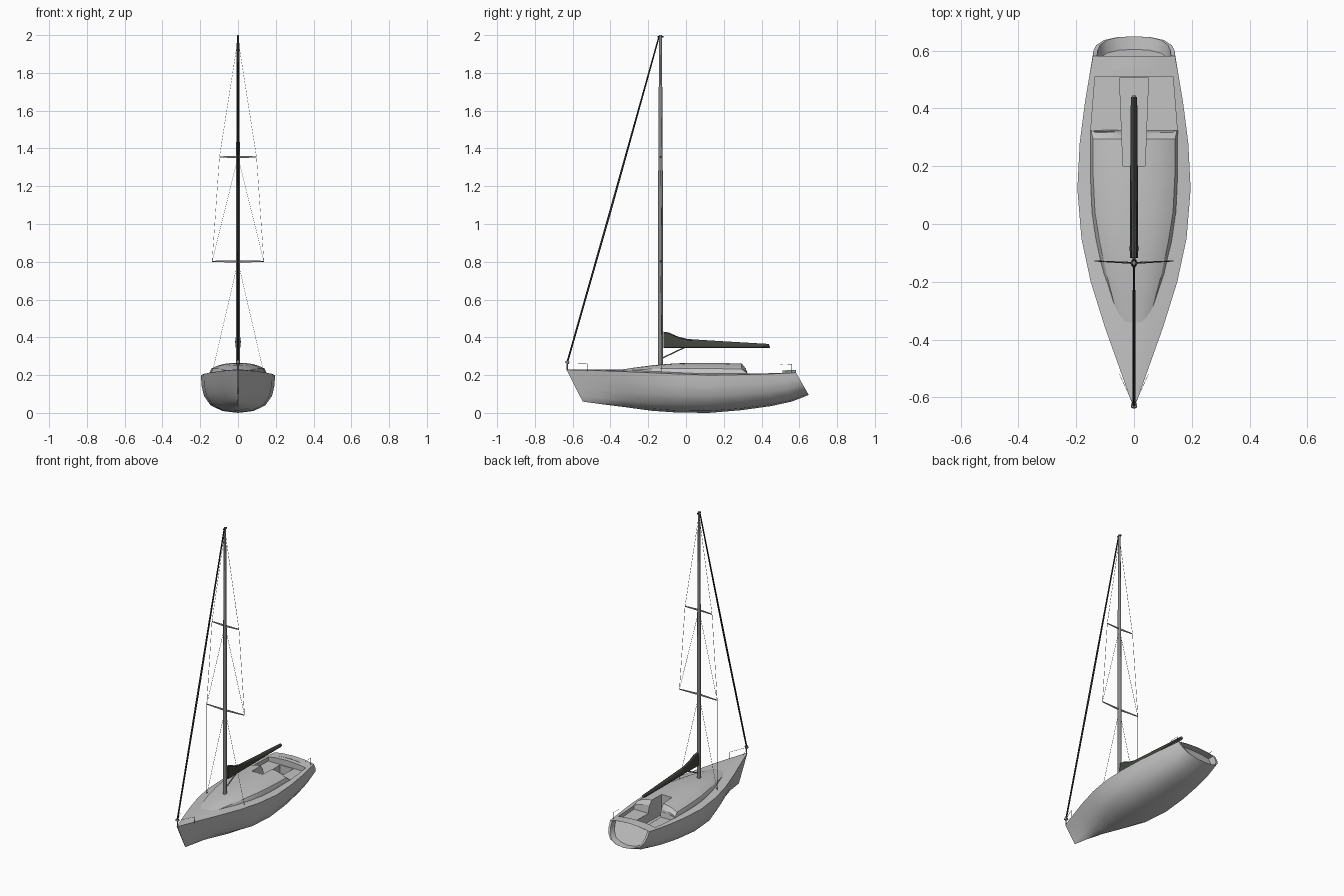
import bpy, bmesh, math
from mathutils import Vector

cube = bpy.data.objects.get("Cube")
if cube:
    bpy.data.objects.remove(cube)


def material(name, rgb):
    m = bpy.data.materials.new(name)
    m.use_nodes = True
    m.diffuse_color = (*rgb, 1)
    m.node_tree.nodes["Principled BSDF"].inputs["Base Color"].default_value = (*rgb, 1)
    return m


GELCOAT = material("pale grey gelcoat", (0.55, 0.55, 0.55))
ALLOY = material("mast grey", (0.25, 0.25, 0.25))
CANVAS = material("dark canvas", (0.055, 0.06, 0.05))
BLACK = material("black rope", (0.025, 0.025, 0.025))


def make(name, bm, mat, angle=35):
    bmesh.ops.recalc_face_normals(bm, faces=bm.faces)
    mesh = bpy.data.meshes.new(name)
    bm.to_mesh(mesh)
    bm.free()
    mesh.materials.append(mat)
    ob = bpy.data.objects.new(name, mesh)
    bpy.context.collection.objects.link(ob)
    smooth(ob, angle)
    return ob


def smooth(ob, angle=35):
    bpy.ops.object.select_all(action='DESELECT')
    ob.select_set(True)
    bpy.context.view_layer.objects.active = ob
    bpy.ops.object.shade_smooth_by_angle(angle=math.radians(angle))


def loft(rings):
    """Closed rings of points joined into a capped solid; returns mesh and end cap."""
    bm = bmesh.new()
    rows = [[bm.verts.new(p) for p in ring] for ring in rings]
    n = len(rows[0])
    for a, b in zip(rows, rows[1:]):
        for i in range(n):
            j = (i + 1) % n
            bm.faces.new((a[i], a[j], b[j], b[i]))
    bm.faces.new(rows[0])
    return bm, bm.faces.new(rows[-1])


def mirrored(half):
    """Half section running from top centre to bottom centre, closed on -x."""
    return half + [(-x, y, z) for x, y, z in half[-2:0:-1]]


def tube(name, path, mat, sides=8, squash=1.0):
    """Round bar through (point, radius) pairs."""
    pts = [Vector(p) for p, r in path]
    d = (pts[-1] - pts[0]).normalized()
    u = d.cross(Vector((1, 0, 0)) if abs(d.x) < 0.9 else Vector((0, 1, 0))).normalized()
    v = d.cross(u)
    rings = []
    for p, (_, r) in zip(pts, path):
        angles = [math.tau * (i + 0.5) / sides for i in range(sides)]
        rings.append([p + r * (math.cos(a) * u + squash * math.sin(a) * v) for a in angles])
    return make(name, loft(rings)[0], mat, 50)


def prism(name, outline, z0, z1):
    bm, _ = loft([[(x, y, z) for x, y in outline] for z in (z0, z1)])
    ob = make(name, bm, GELCOAT)
    ob.hide_render = True
    ob.hide_viewport = True
    return ob


def cut(ob, cutter):
    mod = ob.modifiers.new("cut", 'BOOLEAN')
    mod.operation = 'DIFFERENCE'
    mod.solver = 'EXACT'
    mod.object = cutter
    bpy.context.view_layer.objects.active = ob
    bpy.ops.object.modifier_apply(modifier=mod.name)
    smooth(ob)


# Hull: sheer y, rake towards the keel, half beam, sheer z, keel z
STATIONS = [
    (-.632, .085, .003, .228, .06), (-.5, .06, .05, .225, .045), (-.36, .04, .1, .22, .03),
    (-.2, .02, .15, .213, .011), (-.05, .0, .182, .206, .002), (.12, .0, .196, .2, .0),
    (.28, .01, .188, .202, .014), (.42, .03, .17, .205, .036), (.51, .05, .155, .209, .06),
    (.582, .068, .142, .213, .095)]
FULL = [(1, 1), (.985, .72), (.92, .45), (.74, .2), (.42, .05), (0, 0)]
SHARP = [(1, 1), (.84, .72), (.64, .45), (.4, .2), (.2, .07), (0, 0)]
rings = []
for y, rake, b, s, k in STATIONS:
    vee = max(0, min(1, (-.05 - y) / .5))
    half = [(0, y, s + .1 * b), (b * .55, y, s + .07 * b)]
    for (fx, fz), (vx, vz) in zip(FULL, SHARP):
        t = fz + (vz - fz) * vee
        half.append((b * (fx + (vx - fx) * vee), y + rake * (1 - t), k + (s - k) * t))
    rings.append(mirrored(half))
bm, transom = loft(rings)
# Recessed transom
bmesh.ops.inset_region(bm, faces=[transom], thickness=.03)
for v in transom.verts:
    v.co.x *= .9
inner = bmesh.ops.extrude_face_region(bm, geom=[transom])["geom"]
bmesh.ops.translate(bm, verts=[g for g in inner if isinstance(g, bmesh.types.BMVert)],
                    vec=(0, -.045, 0))
bmesh.ops.delete(bm, geom=[transom], context='FACES_ONLY')
hull = make("hull", bm, GELCOAT)

# Cabin: y, half width, side inset, shoulder z, crown z
CABIN = [
    (-.37, .045, .002, .219, .225), (-.27, .082, .012, .227, .24), (-.17, .114, .018, .233, .253),
    (-.06, .135, .016, .236, .262), (.04, .147, .012, .236, .265), (.18, .152, .01, .234, .265),
    (.295, .152, .01, .231, .263), (.326, .153, .004, .21, .235)]
rings = []
for i, (y, w, inset, zs, zc) in enumerate(CABIN):
    top = w - inset
    lean = .03 if i == 7 else 0
    half = [(0, y - lean * .4, zc)]
    for f in (.3, .55, .75, .9):
        half.append((top * f, y - lean * .3, zs + (zc - zs) * (1 - f ** 2.6)))
    half += [(top, y, zs), (w, y, min(zs, .205)), (w, y, .165), (0, y, .165)]
    rings.append(mirrored(half))
cabin = make("cabin", loft(rings)[0], GELCOAT, 30)

# Cockpit seats, footwell and companionway
seat_cutter = prism("cockpit_cutter", [(-.135, .51), (.135, .51), (.15, .32), (-.15, .32)], .185, .4)
well_cutter = prism("footwell_cutter", [(-.05, .505), (.05, .505), (.038, .2), (-.038, .2)], .13, .4)
cut(hull, seat_cutter)
cut(hull, well_cutter)
cut(cabin, well_cutter)

# Mast and vang
MY = -.135
tube("mast", [((0, MY, .24), .0145), ((0, MY, 1.13), .0135), ((0, MY, 2), .008)], ALLOY, 10, .8)
tube("boom_vang", [((0, -.122, .292), .004), ((0, .0, .35), .004)], ALLOY, 6)
tube("masthead", [((0, -.15, 1.992), .005), ((0, -.12, 1.992), .005)], BLACK, 6)

# Boom under a folded sail cover
tube("boom", [((0, -.12, .35), .008), ((0, .445, .35), .008)], ALLOY, 8)
COVER = [(-.118, .013, .43), (-.09, .015, .425), (-.04, .014, .403), (.01, .013, .391),
         (.2, .013, .379), (.44, .011, .365)]
rings = []
for y, w, top in COVER:
    low = .346
    mid = low + (top - low) * .4
    rings.append(mirrored([(0, y, top), (w * .6, y, top - .006), (w, y, mid), (w * .8, y, low), (0, y, low - .003)]))
make("sail_cover", loft(rings)[0], CANVAS)

# Forestay with furled sail
tube("furled_forestay", [((0, -.628, .27), .005), ((0, -.4, 1.07), .006), ((0, -.142, 1.995), .004)], BLACK)
tube("furling_drum", [((0, -.63, .262), .011), ((0, -.626, .274), .011)], ALLOY)
tube("stem_fitting", [((0, -.628, .225), .004), ((0, -.628, .265), .004)], ALLOY, 6)

# Spreaders, shrouds and guard rails on both sides
WIRE = .0009
for side, sx in (("left", 1), ("right", -1)):
    low, high = (sx * .137, -.128, .802), (sx * .098, -.13, 1.355)
    chain = (sx * .137, -.128, .21)
    for label, tip in (("lower", low), ("upper", high)):
        tube(f"{side}_{label}_spreader", [((0, MY, tip[2]), .007), (tip, .0035)], ALLOY, 6, .5)
    wires = [(chain, low), (low, high), (high, (0, MY, 1.98)),
             (low, (0, MY, 1.355)), (chain, (0, MY, .8))]
    for i, (a, b) in enumerate(wires):
        tube(f"{side}_shroud_{i + 1}", [(a, WIRE), (b, WIRE)], ALLOY, 4)
    rails = [((sx * .05, -.52, .22), (sx * .05, -.52, .262)),
             ((sx * .05, -.52, .262), (0, -.63, .265)),
             ((sx * .135, .56, .21), (sx * .135, .56, .258)),
             ((sx * .135, .56, .258), (sx * .135, .5, .255))]
    for i, (a, b) in enumerate(rails):
        tube(f"{side}_rail_{i + 1}", [(a, WIRE), (b, WIRE)], ALLOY, 4)
